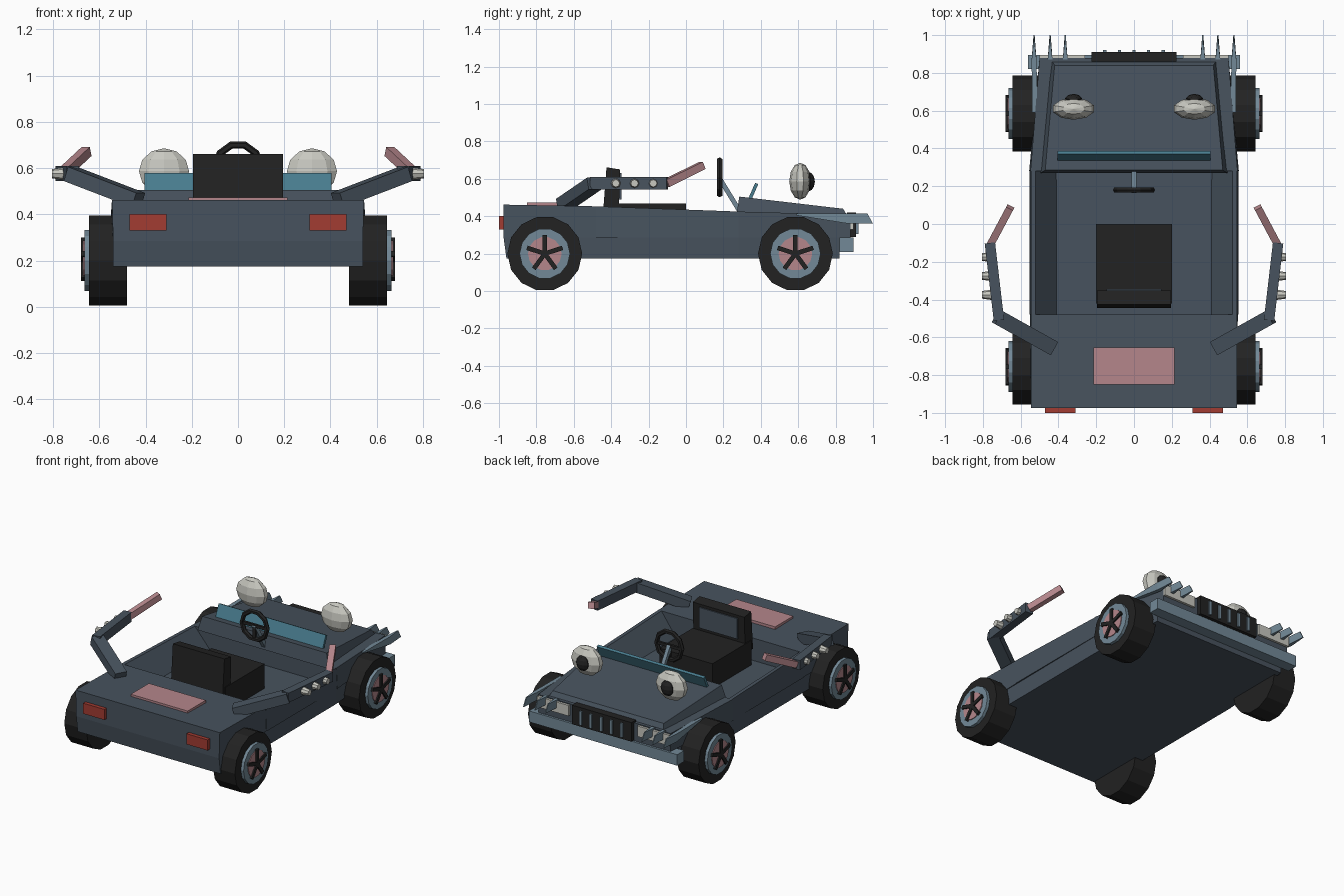
import bpy, bmesh, math
from mathutils import Vector, Matrix

if "Cube" in bpy.data.objects:
    bpy.data.objects.remove(bpy.data.objects["Cube"])


def material(name, rgb):
    m = bpy.data.materials.new(name)
    m.diffuse_color = (*rgb, 1)
    m.use_nodes = True
    m.node_tree.nodes["Principled BSDF"].inputs["Base Color"].default_value = m.diffuse_color
    return m


SLATE = material("dark slate paint", (0.064, 0.086, 0.112))
TRIM = material("light slate trim", (0.17, 0.25, 0.31))
BLACK = material("black rubber", (0.016, 0.016, 0.016))
PINK = material("dusty pink", (0.46, 0.24, 0.26))
RED = material("tail red", (0.36, 0.045, 0.032))
TEAL = material("teal glass", (0.065, 0.2, 0.27))
GREY = material("pale grey", (0.58, 0.58, 0.53))


def finish(name, bm, mat):
    bmesh.ops.recalc_face_normals(bm, faces=bm.faces)
    me = bpy.data.meshes.new(name)
    bm.to_mesh(me)
    bm.free()
    me.materials.append(mat)
    ob = bpy.data.objects.new(name, me)
    bpy.context.collection.objects.link(ob)
    return ob


def loft(name, mat, sections):
    """Skin matching closed cross-sections and cap both ends."""
    bm = bmesh.new()
    rings = [[bm.verts.new(p) for p in s] for s in sections]
    n = len(rings[0])
    for a, b in zip(rings, rings[1:]):
        for i in range(n):
            j = (i + 1) % n
            bm.faces.new((a[i], a[j], b[j], b[i]))
    bm.faces.new(rings[0])
    bm.faces.new(rings[-1])
    return finish(name, bm, mat)


def slab(y, wb, wt, z0, z1, y_top=None):
    """Symmetric trapezoid section at depth y."""
    yt = y if y_top is None else y_top
    return [(-wb, y, z0), (wb, y, z0), (wt, yt, z1), (-wt, yt, z1)]


def box(name, mat, lo, hi):
    return loft(name, mat, [[(x, lo[1], lo[2]), (x, hi[1], lo[2]),
                             (x, hi[1], hi[2]), (x, lo[1], hi[2])] for x in (lo[0], hi[0])])


def beam(name, mat, a, b, w, h, end=1.0):
    """Rectangular bar from a to b, w wide and h high."""
    a, b = Vector(a), Vector(b)
    d = (b - a).normalized()
    side = d.cross(Vector((0, 0, 1))).normalized()
    up = side.cross(d)
    q = [(-1, -1), (1, -1), (1, 1), (-1, 1)]
    return loft(name, mat, [[p + side * i * w / 2 * k + up * j * h / 2 for i, j in q]
                            for p, k in ((a, 1), (b, end))])


def disc(name, mat, centre, axis, r, depth, n, r2=None):
    bm = bmesh.new()
    bmesh.ops.create_cone(bm, cap_ends=True, segments=n, radius1=r,
                          radius2=r if r2 is None else r2, depth=depth)
    rot = Vector((0, 0, 1)).rotation_difference(Vector(axis)).to_matrix().to_4x4()
    bm.transform(Matrix.Translation(centre) @ rot)
    return finish(name, bm, mat)


def ball(name, mat, centre, size, u, v):
    bm = bmesh.new()
    bmesh.ops.create_uvsphere(bm, u_segments=u, v_segments=v, radius=1)
    bm.transform(Matrix.Translation(centre) @ Matrix.Diagonal((*size, 1)))
    return finish(name, bm, mat)


# Body: lower tub, rear deck, nose and raised hood
loft("lower_body", SLATE, [slab(-0.96, 0.54, 0.54, 0.174, 0.285, -0.975),
                           slab(0.28, 0.54, 0.55, 0.174, 0.285),
                           slab(0.82, 0.50, 0.50, 0.174, 0.285)])
loft("rear_deck", SLATE, [slab(-0.975, 0.54, 0.545, 0.285, 0.462),
                          slab(-0.48, 0.55, 0.545, 0.285, 0.453)])
loft("nose", SLATE, [slab(0.28, 0.555, 0.548, 0.285, 0.425),
                     slab(0.88, 0.50, 0.50, 0.285, 0.408)])
loft("hood", SLATE, [slab(0.27, 0.495, 0.47, 0.41, 0.505, 0.285),
                     slab(0.87, 0.44, 0.42, 0.39, 0.44, 0.84)])
box("cabin_floor", SLATE, (-0.42, -0.48, 0.28), (0.42, 0.28, 0.30))
for s in (-1, 1):
    loft("cabin_side", SLATE, [[(s * 0.40, y, 0.285), (s * 0.553, y, 0.285),
                                (s * 0.546, y, z), (s * 0.522, y, z)]
                               for y, z in ((-0.48, 0.453), (0.28, 0.425))])
box("deck_panel", PINK, (-0.215, -0.85, 0.45), (0.215, -0.655, 0.474))

# Front bumper, grille and its bars
box("front_bumper", TRIM, (-0.56, 0.82, 0.21), (0.56, 0.895, 0.285))
box("grille", BLACK, (-0.225, 0.86, 0.29), (0.225, 0.91, 0.42))
for i in range(-2, 3):
    box("grille_bar", TRIM, (i * 0.077 - 0.009, 0.90, 0.305), (i * 0.077 + 0.009, 0.922, 0.40))

# Windshield
beam("windshield", TEAL, (0, 0.343, 0.495), (0, 0.378, 0.575), 0.81, 0.018)

# Seat
box("seat_cushion", BLACK, (-0.20, -0.42, 0.30), (0.20, 0.0, 0.468))
loft("seat_back", BLACK, [[(x, -0.445, 0.40), (x, -0.36, 0.40),
                           (x, -0.352, 0.65), (x, -0.425, 0.662)] for x in (-0.195, 0.195)])
box("seat_back_panel", SLATE, (-0.145, -0.36, 0.49), (0.145, -0.345, 0.63))

# Steering wheel, spokes and column
bpy.ops.mesh.primitive_torus_add(major_segments=10, minor_segments=6, major_radius=0.096,
                                 minor_radius=0.016, location=(0, 0.18, 0.608),
                                 rotation=(math.pi / 2, 0, 0))
wheel_ring = bpy.context.object
wheel_ring.name = "steering_wheel"
wheel_ring.data.materials.append(BLACK)
box("steering_spoke", BLACK, (-0.095, 0.172, 0.598), (0.095, 0.188, 0.618))
box("steering_spoke_lower", BLACK, (-0.01, 0.172, 0.515), (0.01, 0.188, 0.608))
beam("steering_column", TRIM, (0, 0.175, 0.61), (0, 0.285, 0.43), 0.025, 0.025)

for s in (-1, 1):
    # Tail lights
    box("tail_light", RED, (s * 0.31, -1.0, 0.33), (s * 0.47, -0.965, 0.402))

    # Headlights with blade lashes
    box("headlight", GREY, (s * 0.26, 0.86, 0.33), (s * 0.50, 0.896, 0.402))
    for x, y0 in ((0.36, 0.87), (0.44, 0.87), (0.525, 0.59)):
        xo = s * (x + 0.004)
        loft("lash_blade", TRIM, [
            [(s * x - 0.014, y0, 0.405), (s * x + 0.014, y0, 0.405),
             (s * x + 0.014, y0, 0.414), (s * x - 0.014, y0, 0.414)],
            [(xo - 0.013, 0.87, 0.36), (xo + 0.013, 0.87, 0.36),
             (xo + 0.013, 0.87, 0.414), (xo - 0.013, 0.87, 0.414)],
            [(xo - 0.003, 1.0, 0.36), (xo + 0.003, 1.0, 0.36),
             (xo + 0.003, 0.97, 0.414), (xo - 0.003, 0.97, 0.414)]])

    # Eyes on the hood
    ball("eye", GREY, (s * 0.32, 0.61, 0.587), (0.114, 0.058, 0.099), 10, 6)
    ball("pupil", BLACK, (s * 0.32, 0.655, 0.585), (0.048, 0.034, 0.052), 10, 6)

    # Arm: upper arm, forearm, hand and studs
    beam("upper_arm", SLATE, (s * 0.43, -0.655, 0.462), (s * 0.725, -0.49, 0.575), 0.08, 0.065)
    beam("forearm", SLATE, (s * 0.715, -0.51, 0.576), (s * 0.763, -0.10, 0.576), 0.055, 0.065)
    beam("hand", PINK, (s * 0.758, -0.105, 0.576), (s * 0.655, 0.088, 0.672), 0.04, 0.042)
    for y in (-0.375, -0.275, -0.175):
        disc("arm_stud", GREY, (s * 0.78, y, 0.576), (s, 0, 0), 0.027, 0.05, 8, 0.02)

    # Wheels: tyre, rim, hub plate and five spokes
    for y in (0.585, -0.755):
        z = 0.2
        disc("tyre", BLACK, (s * 0.562, y, z), (s, 0, 0), 0.2, 0.165, 14)
        disc("rim", TRIM, (s * 0.652, y, z), (s, 0, 0), 0.135, 0.026, 14)
        disc("hub_plate", PINK, (s * 0.664, y, z), (s, 0, 0), 0.09, 0.012, 14)
        for k in range(5):
            a = math.pi / 2 + k * math.tau / 5
            dy, dz = math.cos(a), math.sin(a)
            px, pz = -dz * 0.012, dy * 0.012
            loft("wheel_spoke", BLACK, [
                [(x, y + px, z + pz), (x, y - px, z - pz),
                 (x, y + dy * 0.1 - px, z + dz * 0.1 - pz),
                 (x, y + dy * 0.1 + px, z + dz * 0.1 + pz)]
                for x in (s * 0.66, s * 0.679)])
